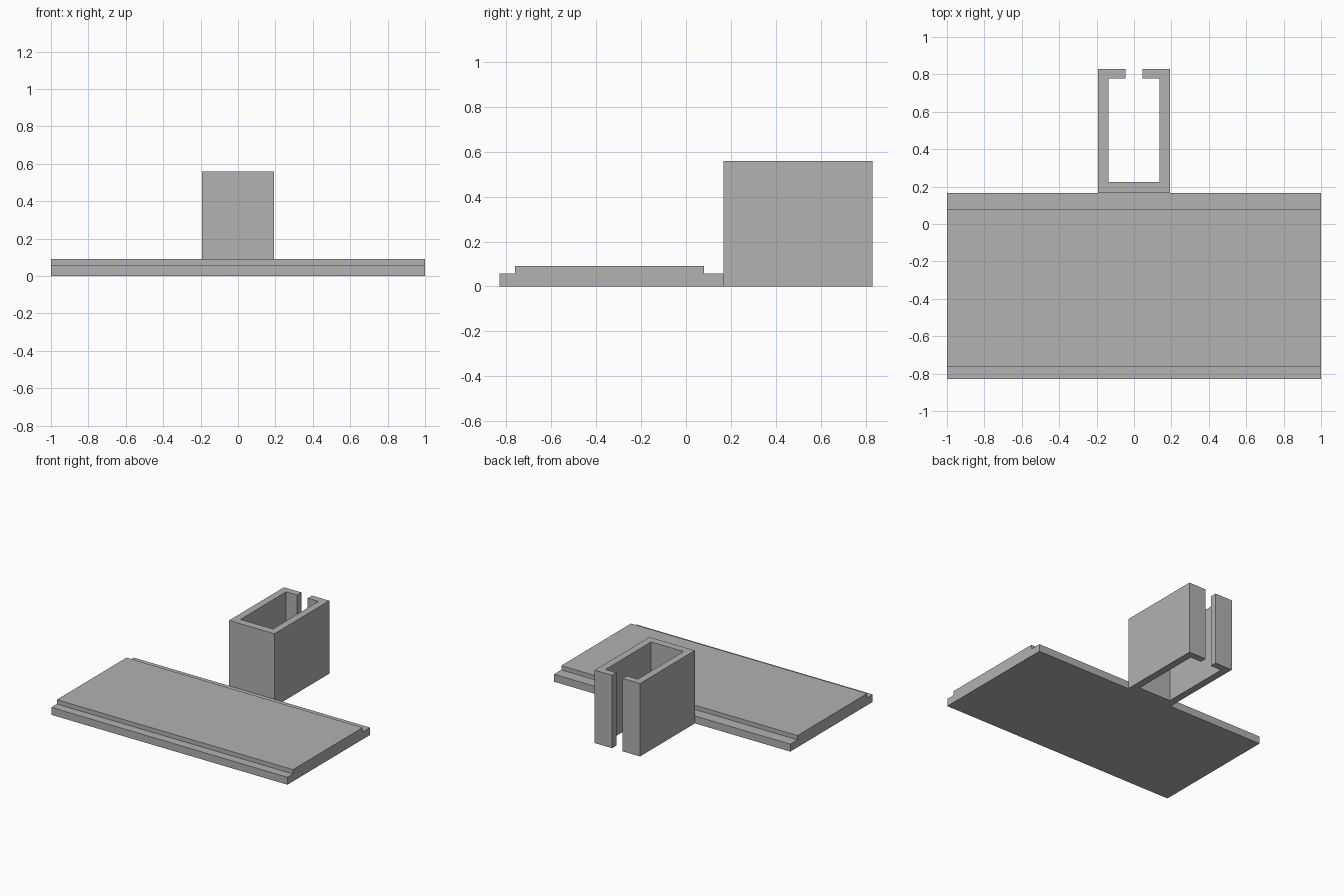
import bpy
import bmesh
from mathutils import Vector

cube = bpy.data.objects.get("Cube")
if cube:
    bpy.data.objects.remove(cube, do_unlink=True)

grey = bpy.data.materials.new("plain_grey")
grey.use_nodes = True
colour = (0.445, 0.445, 0.445, 1)
grey.diffuse_color = colour
grey.node_tree.nodes["Principled BSDF"].inputs["Base Color"].default_value = colour


def extrude_profile(name, points, direction):
    """Sweep a closed profile along a direction into a flat-faced solid."""
    bm = bmesh.new()
    face = bm.faces.new([bm.verts.new(p) for p in points])
    swept = bmesh.ops.extrude_face_region(bm, geom=[face])["geom"]
    verts = [g for g in swept if isinstance(g, bmesh.types.BMVert)]
    bmesh.ops.translate(bm, vec=Vector(direction), verts=verts)
    if face.is_valid and len(face.edges[0].link_faces) < 2:
        bm.faces.new(face.verts)
    bmesh.ops.recalc_face_normals(bm, faces=bm.faces)
    mesh = bpy.data.meshes.new(name)
    bm.to_mesh(mesh)
    bm.free()
    mesh.materials.append(grey)
    obj = bpy.data.objects.new(name, mesh)
    bpy.context.collection.objects.link(obj)
    return obj


# Wide plate with a lowered ledge along its front and back edges
front, back = -0.83, 0.167
ledge_z, plate_z = 0.057, 0.09
plate = [(front, 0), (back, 0), (back, ledge_z), (0.08, ledge_z),
         (0.08, plate_z), (-0.763, plate_z), (-0.763, ledge_z), (front, ledge_z)]
extrude_profile("stepped_plate", [(-1, y, z) for y, z in plate], (2, 0, 0))

# Upright C-shaped channel behind the plate, slotted at the back
outer, inner, slot = 0.192, 0.137, 0.045
half = [(outer, back), (outer, 0.83), (slot, 0.83),
        (slot, 0.778), (inner, 0.778), (inner, 0.225)]
outline = half + [(-x, y) for x, y in reversed(half)]
extrude_profile("slotted_channel", [(x, y, 0) for x, y in outline], (0, 0, 0.558))
